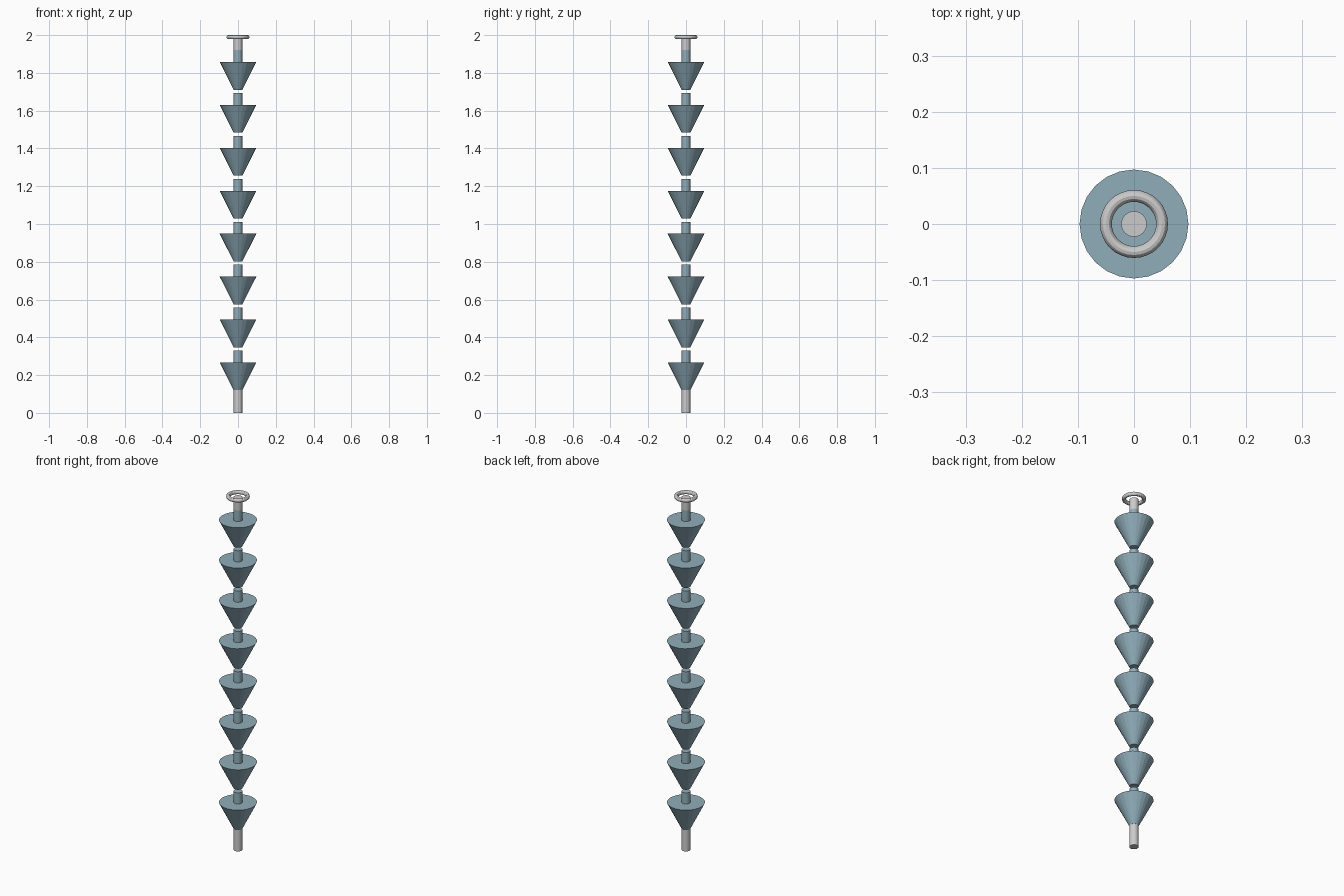
import bpy

if "Cube" in bpy.data.objects:
    bpy.data.objects.remove(bpy.data.objects["Cube"])

blue = bpy.data.materials.new("blue_metal")
blue.diffuse_color = (0.28, 0.42, 0.49, 1)
blue.use_nodes = True
blue.node_tree.nodes["Principled BSDF"].inputs["Base Color"].default_value = blue.diffuse_color


def cone(name, r_bottom, r_top, z0, z1, sides, mat=None):
    bpy.ops.mesh.primitive_cone_add(vertices=sides, radius1=r_bottom, radius2=r_top,
                                    depth=z1 - z0, location=(0, 0, (z0 + z1) / 2))
    ob = bpy.context.object
    ob.name = name
    if mat:
        ob.data.materials.append(mat)
    return ob


# Eight closed funnel cups, each with a short link tube on top
PITCH = 0.2272
for i in range(8):
    z = 0.12 + i * PITCH
    cone(f"cup_{i + 1}", 0.023, 0.097, z, z + 0.147, 24, blue)
    tube = cone(f"link_tube_{i + 1}", 0.0228, 0.0228, z + 0.14, z + 0.21, 24, blue)
    bpy.ops.object.shade_smooth_by_angle()

# Grey end rods
for name, z0, z1 in (("bottom_rod", 0, 0.12), ("top_rod", 0.12 + 7 * PITCH + 0.21, 1.985)):
    cone(name, 0.0228, 0.0228, z0, z1, 24)
    bpy.ops.object.shade_smooth_by_angle()

# Hanging ring
bpy.ops.mesh.primitive_torus_add(major_radius=0.05, minor_radius=0.0105, major_segments=32,
                                 minor_segments=12, location=(0, 0, 1.9895))
bpy.context.object.name = "hanging_ring"
bpy.ops.object.shade_smooth_by_angle()
